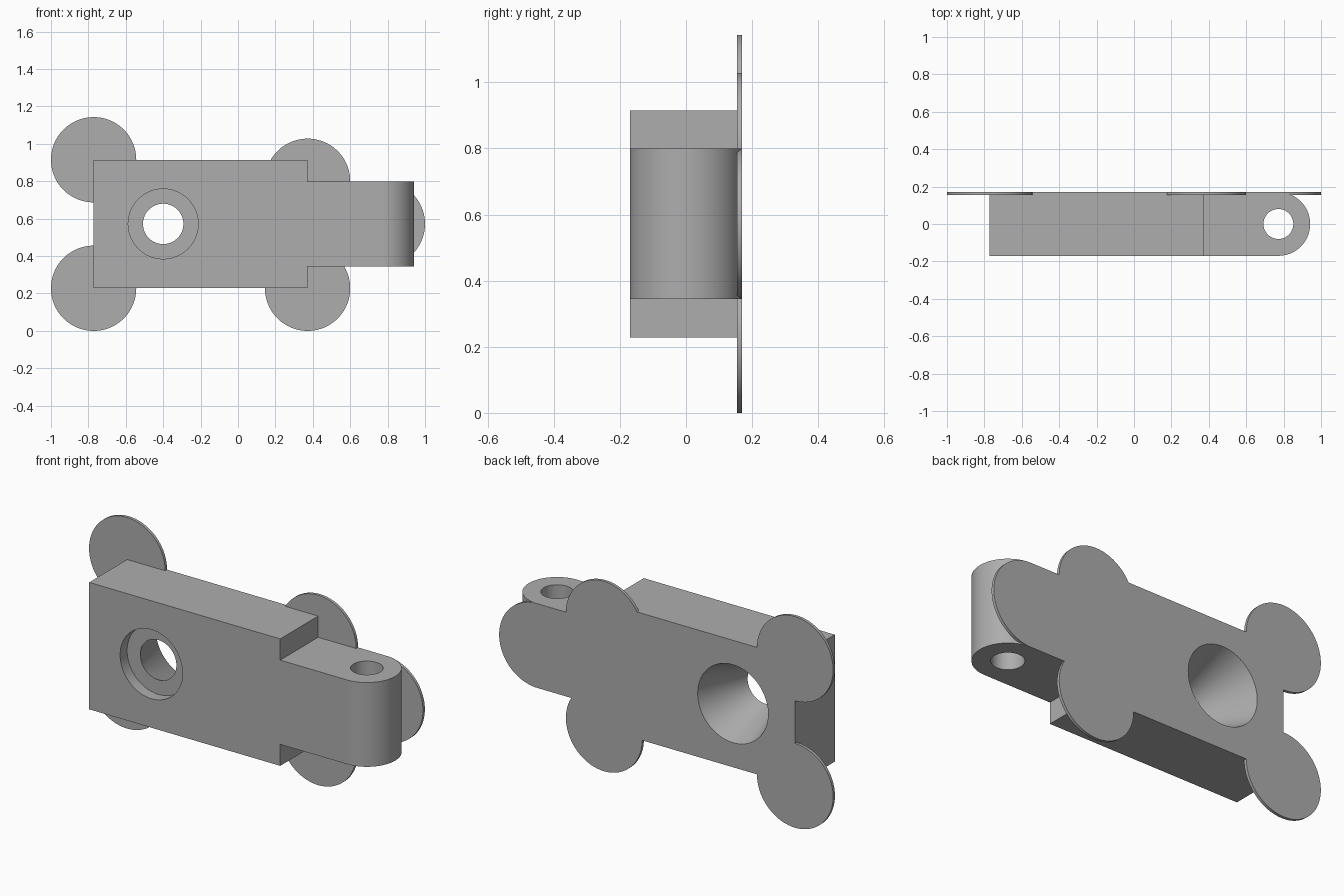
import bpy, bmesh, math

if "Cube" in bpy.data.objects:
    bpy.data.objects.remove(bpy.data.objects["Cube"], do_unlink=True)

HALF = 0.17          # half depth of the block
R = 0.228            # pad radius
LEFT, STEP, PIN = -0.772, 0.372, 0.772
LOW, HIGH, MID = 0.228, 0.915, 0.572
SEG = 96

grey = bpy.data.materials.new("plain grey")
grey.use_nodes = True
colour = (0.42, 0.42, 0.42, 1)
grey.diffuse_color = colour
grey.node_tree.nodes["Principled BSDF"].inputs["Base Color"].default_value = colour


def finish(name, bm):
    bmesh.ops.recalc_face_normals(bm, faces=bm.faces)
    mesh = bpy.data.meshes.new(name)
    bm.to_mesh(mesh)
    bm.free()
    mesh.materials.append(grey)
    ob = bpy.data.objects.new(name, mesh)
    bpy.context.collection.objects.link(ob)
    return ob


def prism(name, points, direction):
    """Extrude a closed outline along a vector."""
    bm = bmesh.new()
    face = bm.faces.new([bm.verts.new(p) for p in points])
    new = bmesh.ops.extrude_face_region(bm, geom=[face])["geom"]
    verts = [g for g in new if isinstance(g, bmesh.types.BMVert)]
    bmesh.ops.translate(bm, verts=verts, vec=direction)
    return finish(name, bm)


def arc(radius, start, end, count):
    for i in range(count):
        a = start + (end - start) * i / (count - 1)
        yield radius * math.cos(a), radius * math.sin(a)


def circle(radius):
    return list(arc(radius, 0, 2 * math.pi, SEG + 1))[:-1]


def combine(target, other, operation):
    mod = target.modifiers.new(other.name, "BOOLEAN")
    mod.operation = operation
    mod.solver = "EXACT"
    mod.object = other
    bpy.context.view_layer.objects.active = target
    bpy.ops.object.modifier_apply(modifier=mod.name)
    bpy.data.objects.remove(other, do_unlink=True)


# Main block
block = prism("hinge_block",
              [(LEFT, -HALF, LOW), (STEP, -HALF, LOW), (STEP, -HALF, HIGH), (LEFT, -HALF, HIGH)],
              (0, 2 * HALF, 0))

# Tongue with a rounded end
outline = [(STEP - 0.1, HALF), (STEP - 0.1, -HALF)]
outline += [(PIN + x, y) for x, y in arc(HALF, -math.pi / 2, math.pi / 2, SEG // 2 + 1)]
tongue = prism("tongue", [(x, y, MID - R) for x, y in outline], (0, 0, 2 * R))
combine(block, tongue, "UNION")

# Thin round pads flush with the back face
for x, z in [(LEFT, LOW), (LEFT, HIGH), (STEP, LOW), (STEP, MID + R), (PIN, MID)]:
    pad = prism("pad", [(x + u, HALF - 0.016, z + v) for u, v in circle(R)], (0, 0.016, 0))
    combine(block, pad, "UNION")

# Vertical pin hole through the tongue
pin_hole = prism("pin_hole", [(PIN + u, v, 0.1) for u, v in circle(0.08)], (0, 0, 1))
combine(block, pin_hole, "DIFFERENCE")

# Counterbore at the front, opening into a cone towards the back
bm = bmesh.new()
rings = []
for y, radius in [(-0.3, 0.187), (-0.11, 0.187), (-0.11, 0.108), (0.21, 0.2257)]:
    rings.append([bm.verts.new((-0.4 + u, y, MID + v)) for u, v in circle(radius)])
for a, b in zip(rings, rings[1:]):
    for i in range(SEG):
        j = (i + 1) % SEG
        bm.faces.new((a[i], a[j], b[j], b[i]))
bm.faces.new(rings[0])
bm.faces.new(rings[-1])
combine(block, finish("stepped_bore", bm), "DIFFERENCE")

# Smooth the curved walls, keep the edges crisp
bpy.ops.object.select_all(action="DESELECT")
block.select_set(True)
bpy.context.view_layer.objects.active = block
bpy.ops.object.shade_smooth_by_angle(angle=math.radians(30))
